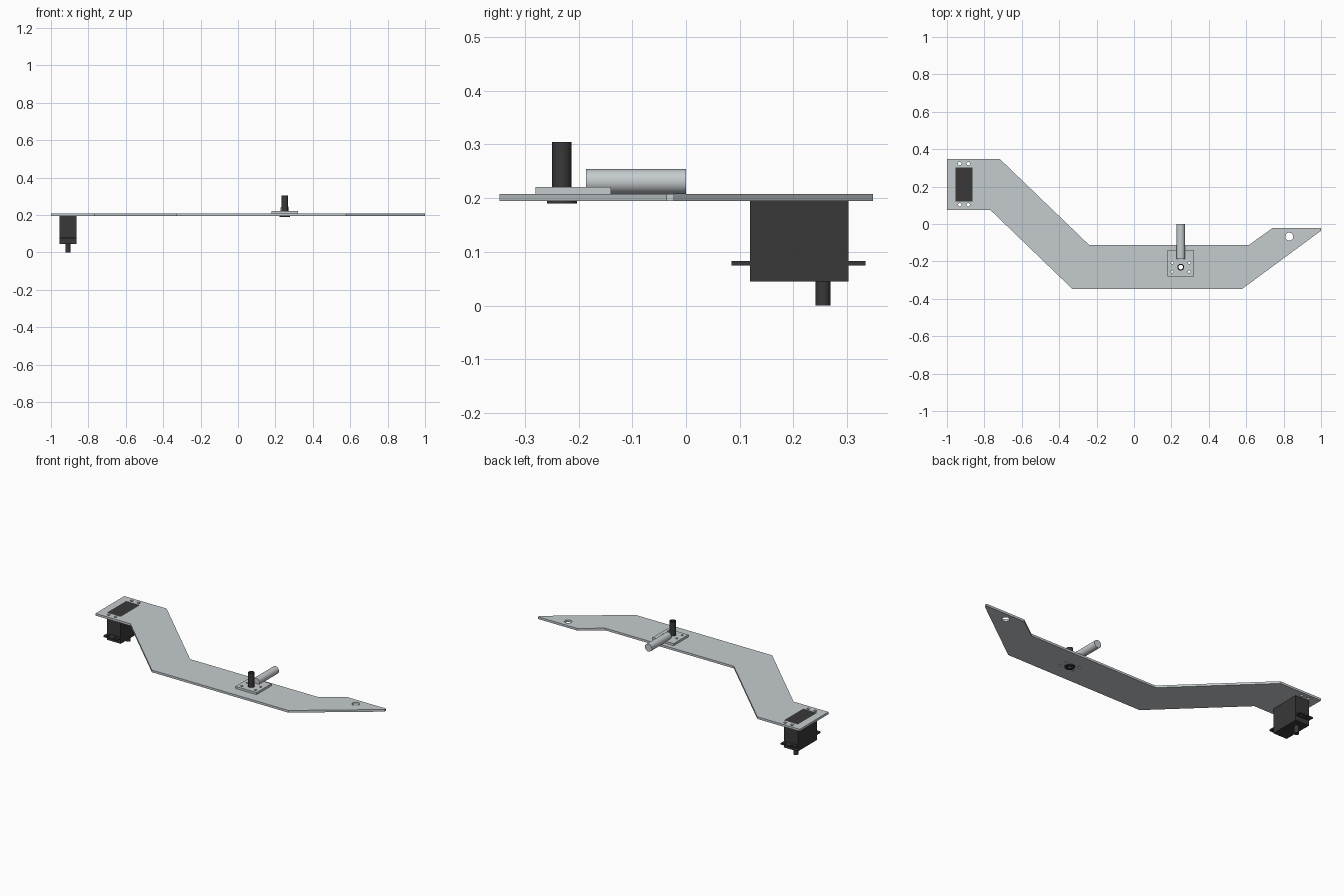
import bpy, bmesh, math

if "Cube" in bpy.data.objects:
    bpy.data.objects.remove(bpy.data.objects["Cube"])


def material(name, rgb):
    m = bpy.data.materials.new(name)
    m.diffuse_color = (*rgb, 1)
    m.use_nodes = True
    m.node_tree.nodes["Principled BSDF"].inputs["Base Color"].default_value = m.diffuse_color
    return m


METAL = material("light grey metal", (0.56, 0.60, 0.62))
BLACK = material("black plastic", (0.04, 0.04, 0.04))


def circle(x, y, r, n=32):
    return [(x + r * math.cos(2 * math.pi * i / n),
             y + r * math.sin(2 * math.pi * i / n)) for i in range(n)]


def rect(x0, x1, y0, y1):
    return [(x0, y0), (x1, y0), (x1, y1), (x0, y1)]


def slab(name, outline, z0, z1, mat, holes=(), smooth=False):
    """Extrude a flat outline with holes from z0 to z1."""
    cu = bpy.data.curves.new(name + "_profile", 'CURVE')
    cu.dimensions = '2D'
    cu.fill_mode = 'BOTH'
    cu.extrude = (z1 - z0) / 2
    for loop in [outline, *holes]:
        sp = cu.splines.new('POLY')
        sp.points.add(len(loop) - 1)
        for p, (x, y) in zip(sp.points, loop):
            p.co = (x, y, 0, 1)
        sp.use_cyclic_u = True
    tmp = bpy.data.objects.new(name + "_profile", cu)
    bpy.context.collection.objects.link(tmp)
    me = bpy.data.meshes.new_from_object(tmp)
    bpy.data.objects.remove(tmp)
    bm = bmesh.new()
    bm.from_mesh(me)
    bmesh.ops.remove_doubles(bm, verts=bm.verts, dist=1e-5)
    bmesh.ops.translate(bm, verts=bm.verts, vec=(0, 0, (z0 + z1) / 2))
    bmesh.ops.recalc_face_normals(bm, faces=bm.faces)
    bm.to_mesh(me)
    bm.free()
    me.name = name
    me.materials.clear()
    me.materials.append(mat)
    for p in me.polygons:
        p.material_index = 0
        p.use_smooth = False
    ob = bpy.data.objects.new(name, me)
    bpy.context.collection.objects.link(ob)
    if smooth:
        bpy.ops.object.select_all(action='DESELECT')
        ob.select_set(True)
        bpy.context.view_layer.objects.active = ob
        bpy.ops.object.shade_smooth_by_angle()
    return ob


Z0, Z1 = 0.195, 0.208           # arm plate bottom and top
PX, PY = 0.25, -0.231           # pivot position
servo = rect(-0.955, -0.863, 0.119, 0.302)
servo_holes = [circle(x, y, 0.009, 20) for x in (-0.932, -0.886) for y in (0.103, 0.323)]
pad_holes = [circle(PX + dx, PY + dy, 0.007, 20) for dx in (-0.045, 0.045) for dy in (-0.024, 0.024)]
bore = circle(PX, PY, 0.018)

# Cranked arm plate
arm = [(-1, 0.348), (-0.718, 0.348), (-0.24, -0.112), (0.615, -0.112), (0.74, -0.022),
       (1, -0.022), (1, -0.036), (0.578, -0.348 + 0.004), (-0.33, -0.348 + 0.004),
       (-0.768, 0.075), (-1, 0.075)]
arm = [(x, -0.347 if y < -0.34 else y) for x, y in arm]
slab("arm_plate", arm, Z0, Z1, METAL,
     [circle(0.83, -0.067, 0.021), servo, bore, *servo_holes, *pad_holes])

# Servo motor: body, mounting tabs and output shaft
slab("servo_body", servo, 0.045, Z1, BLACK)
slab("servo_mounting_tabs", rect(-0.955, -0.863, 0.085, 0.334), 0.075, 0.083, BLACK, servo_holes)
slab("servo_shaft", circle(-0.909, 0.255, 0.014), 0, 0.046, BLACK, smooth=True)

# Pivot: mounting pad, hollow pin and its flange below the plate
slab("pivot_pad", rect(PX - 0.07, PX + 0.07, -0.28, -0.14), Z1, 0.221, METAL, [bore, *pad_holes])
inner = circle(PX, PY - 0.002, 0.012)
inner = circle(PX, PY, 0.012)
slab("pivot_pin", bore, 0.190, 0.305, BLACK, [inner], smooth=True)
slab("pivot_flange", circle(PX, PY, 0.028), 0.190, Z0, BLACK, [bore], smooth=True)

# Rod lying along y on top of the pad
rod = slab("side_rod", circle(0, 0, 0.023), 0, 0.186, METAL, smooth=True)
rod.rotation_euler = (math.pi / 2, 0, 0)
rod.location = (PX, 0, 0.231)
